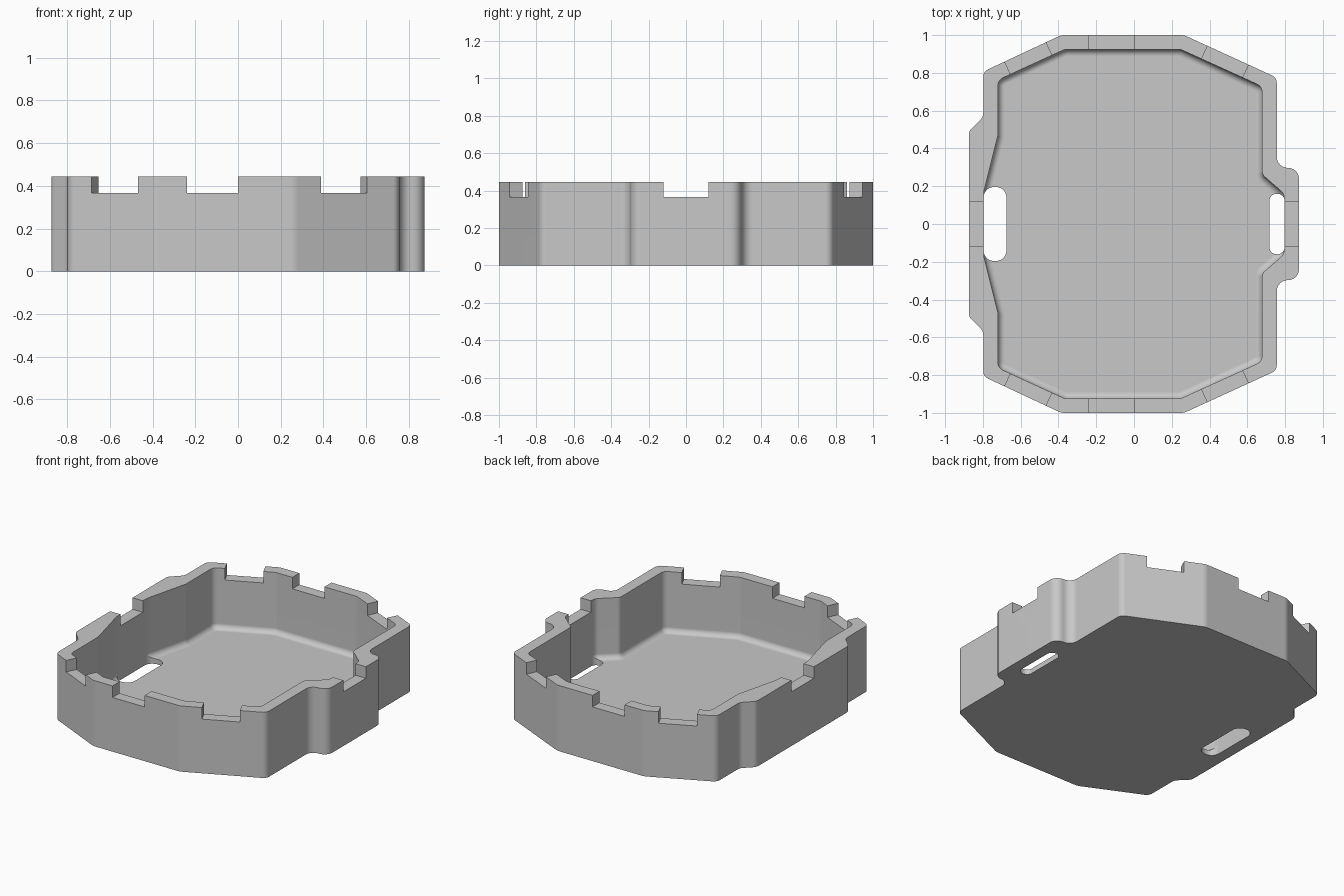
import bpy, bmesh, math
from mathutils import Vector, Matrix

cube = bpy.data.objects.get("Cube")
if cube:
    bpy.data.objects.remove(cube)

HEIGHT, FLOOR, NOTCH_Z = 0.445, 0.034, 0.367

grey = bpy.data.materials.new("light grey")
grey.use_nodes = True
grey.diffuse_color = (0.58, 0.58, 0.58, 1)
grey.node_tree.nodes["Principled BSDF"].inputs["Base Color"].default_value = grey.diffuse_color


def rounded(corners, steps=6):
    """Replace each (x, y, radius) corner by an arc."""
    out = []
    n = len(corners)
    for i, (x, y, r) in enumerate(corners):
        p = Vector((x, y))
        a = (Vector(corners[i - 1][:2]) - p).normalized()
        b = (Vector(corners[(i + 1) % n][:2]) - p).normalized()
        half = math.acos(a.dot(b)) / 2
        centre = p + (a + b).normalized() * r / math.sin(half)
        reach = r / math.tan(half)
        start, end = p + a * reach - centre, p + b * reach - centre
        first = math.atan2(start.y, start.x)
        sweep = math.remainder(math.atan2(end.y, end.x) - first, math.tau)
        for k in range(steps + 1):
            t = first + sweep * k / steps
            out.append(centre + Vector((math.cos(t), math.sin(t))) * r)
    return out


def front_back(half):
    """Mirror the corners of the back half to the front half."""
    return half + [(x, -y, r) for x, y, r in reversed(half)]


def inset(points, distance):
    """Move a counterclockwise outline inward."""
    out = []
    for i, p in enumerate(points):
        t = (points[(i + 1) % len(points)] - p).normalized() + (p - points[i - 1]).normalized()
        out.append(p + Vector((-t.y, t.x)).normalized() * distance)
    return out


def prism(name, points, z0, z1, fillet=0):
    """Extrude an outline, with an optional rounded bottom edge."""
    layers = [(points, z0)]
    if fillet:
        arc = [math.radians(a) for a in range(0, 91, 18)]
        layers = [(inset(points, fillet * (1 - math.sin(a))),
                   z0 + fillet * (1 - math.cos(a))) for a in arc]
    layers.append((points, z1))
    bm = bmesh.new()
    rings = [[bm.verts.new((p.x, p.y, z)) for p in outline] for outline, z in layers]
    bm.faces.new(rings[0][::-1])
    bm.faces.new(rings[-1])
    for low, high in zip(rings, rings[1:]):
        for i in range(len(low)):
            bm.faces.new((low[i - 1], low[i], high[i], high[i - 1]))
    return finish(name, bm)


def box(name, x, y, length, angle):
    bm = bmesh.new()
    bmesh.ops.create_cube(bm, size=1, matrix=Matrix.Translation((x, y, NOTCH_Z + 0.1))
                          @ Matrix.Rotation(math.radians(angle), 4, 'Z')
                          @ Matrix.Diagonal((length, 0.18, 0.2, 1)))
    return finish(name, bm)


def finish(name, bm):
    mesh = bpy.data.meshes.new(name)
    bm.to_mesh(mesh)
    bm.free()
    mesh.materials.append(grey)
    obj = bpy.data.objects.new(name, mesh)
    bpy.context.scene.collection.objects.link(obj)
    return obj


def cut(target, cutter):
    mod = target.modifiers.new("cut", 'BOOLEAN')
    mod.operation, mod.solver, mod.object = 'DIFFERENCE', 'EXACT', cutter
    bpy.context.view_layer.objects.active = target
    bpy.ops.object.modifier_apply(modifier=mod.name)
    bpy.data.objects.remove(cutter)


# Outer body, stepped out on both sides
tray = prism("tray_shell", rounded(front_back([
    (0.874, 0.297, 0.058), (0.756, 0.297, 0.058), (0.756, 0.775, 0.045), (0.265, 1, 0.08),
    (-0.385, 1, 0.08), (-0.798, 0.807, 0.045), (-0.798, 0.567, 0.05), (-0.874, 0.492, 0.05)])), 0, HEIGHT)

# Cavity with a filleted floor edge
cut(tray, prism("cavity_cutter", rounded(front_back([
    (0.795, 0.16, 0.05), (0.678, 0.262, 0.04), (0.678, 0.728, 0.045), (0.245, 0.925, 0.06),
    (-0.365, 0.925, 0.06), (-0.72, 0.762, 0.045), (-0.72, 0.47, 0.04), (-0.795, 0.17, 0.06)])),
    FLOOR, 0.6, fillet=0.036))

# Strap slots through the floor
for x0, x1, half, r in ((-0.797, -0.675, 0.196, 0.056), (0.717, 0.797, 0.16, 0.037)):
    slot = rounded(front_back([(x1, half, r), (x0, half, r)]))
    cut(tray, prism("slot_cutter", slot, -0.1, 0.6))

# Rim notches: both sides, then front and back pairs
for x in (-0.835, 0.835):
    cut(tray, box("notch_cutter", x, 0, 0.24, 90))
for s in (1, -1):
    for x, y, length, angle in ((-0.12, 0.96, 0.24, 0), (0.483, 0.862, 0.237, -24.7),
                                (-0.562, 0.88, 0.24, 25.2)):
        cut(tray, box("notch_cutter", x, s * y, length, s * angle))

# Smooth the rounded corners, keep the rim crisp and the floor flat
bpy.ops.object.select_all(action='DESELECT')
tray.select_set(True)
bpy.context.view_layer.objects.active = tray
bpy.ops.object.shade_smooth_by_angle(angle=math.radians(30))
flat = tray.modifiers.new("flat_faces", 'WEIGHTED_NORMAL')
flat.keep_sharp = True
